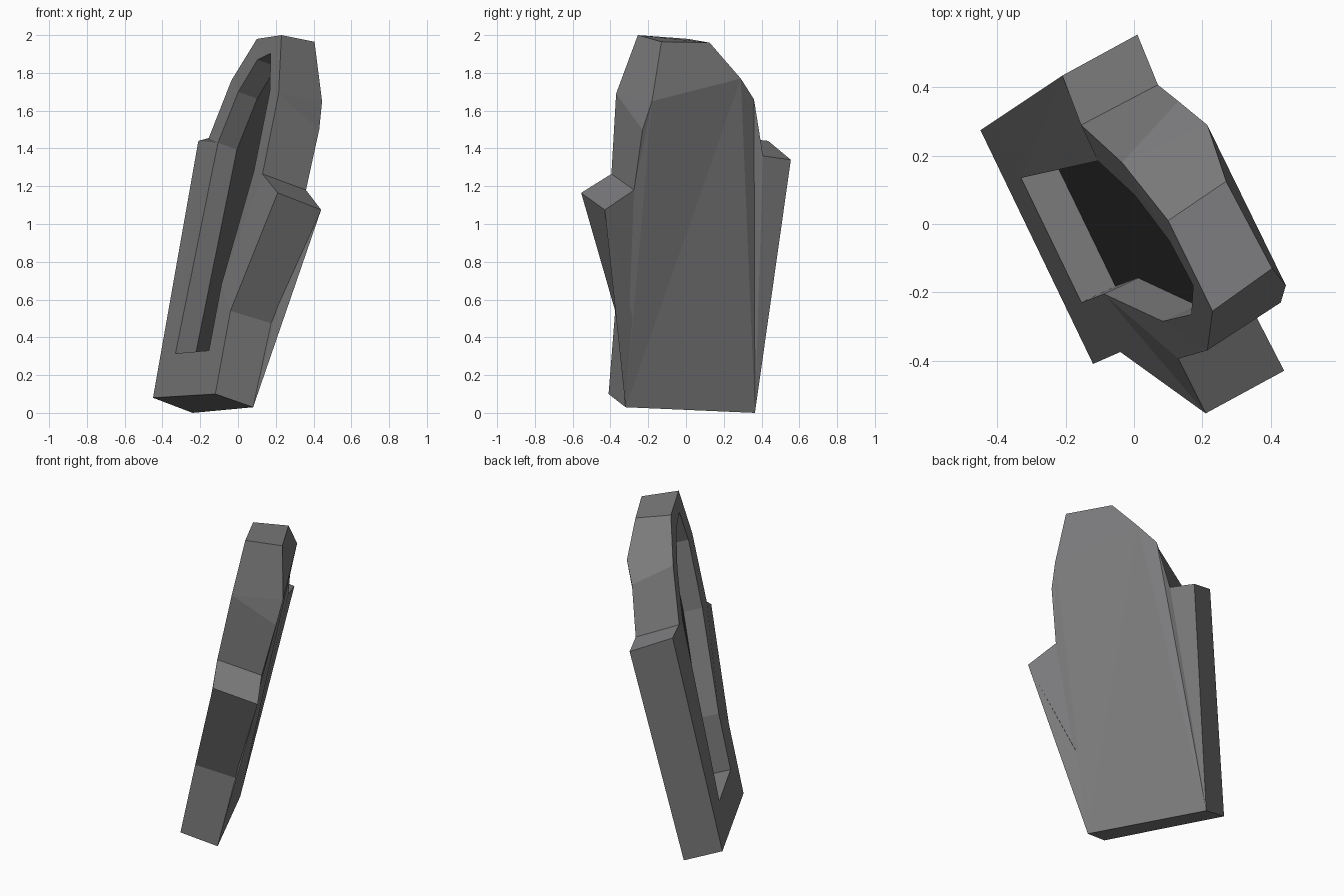
import bpy, bmesh
from mathutils import Vector

if "Cube" in bpy.data.objects:
    bpy.data.objects.remove(bpy.data.objects["Cube"])


def material(name, rgb):
    m = bpy.data.materials.new(name)
    m.diffuse_color = (*rgb, 1)
    m.use_nodes = True
    m.node_tree.nodes["Principled BSDF"].inputs["Base Color"].default_value = m.diffuse_color
    return m


def finish(name, bm, mat):
    bmesh.ops.recalc_face_normals(bm, faces=bm.faces)
    mesh = bpy.data.meshes.new(name)
    bm.to_mesh(mesh)
    bm.free()
    mesh.materials.append(mat)
    obj = bpy.data.objects.new(name, mesh)
    bpy.context.collection.objects.link(obj)
    return obj


body_grey = material("body grey", (0.2, 0.2, 0.205))
dark_grey = material("dark recess grey", (0.04, 0.04, 0.04))

# Leaning front outline, counter-clockwise from the bottom corner
front = [(-.12, -.41, .10), (-.04, -.375, .54), (.21, -.555, 1.165), (.13, -.395, 1.265),
         (.215, -.37, 1.69), (.23, -.255, 2.0), (.10, .01, 1.98), (-.035, .18, 1.76),
         (-.155, .29, 1.455), (-.21, .435, 1.44), (-.45, .275, .08)]
# Back outline, with two extra corners around the tapered top
back = [(.08, -.32, .03), (.175, -.275, .475), (.44, -.43, 1.075), (.36, -.275, 1.18),
        (.43, -.23, 1.5), (.445, -.18, 1.65), (.405, -.13, 1.965), (.27, .125, 1.96),
        (.215, .29, 1.77), (.13, .36, 1.66), (.07, .408, 1.36), (.01, .555, 1.34),
        (-.24, .365, 0)]
front_of_back = [0, 1, 2, 3, 4, 4, 5, 6, 7, 7, 8, 9, 10]
# Recess opening as (y, z), lying on the front plane
opening = [(.135, .315), (.185, 1.43), (.085, 1.70), (-.05, 1.87), (-.18, 1.905),
           (-.265, 1.70), (-.285, 1.28), (-.205, .68), (-.23, .33)]
rim_points = [Vector((-.337 - .475 * y + .223 * z, y, z)) for y, z in opening]
depth = Vector((.1, .047, -.036))

# Body shell: front with hole, sides, bent back and recess walls
bm = bmesh.new()
F = [bm.verts.new(p) for p in front]
B = [bm.verts.new(p) for p in back]
R = [bm.verts.new(p) for p in rim_points]
W = [bm.verts.new(p + depth) for p in rim_points]
edges = [bm.edges.new((loop[i - 1], loop[i])) for loop in (F, R) for i in range(len(loop))]
bmesh.ops.triangle_fill(bm, edges=edges, use_beauty=True, normal=(-.885, -.42, .2))
for i in range(len(B)):
    j = (i + 1) % len(B)
    a, b = F[front_of_back[i]], F[front_of_back[j]]
    bm.faces.new([a, B[i], B[j]] if a == b else [a, B[i], B[j], b])
bm.faces.new(B[5:9])
lower = bm.faces.new(B[:6] + B[8:])
bmesh.ops.triangulate(bm, faces=[lower])
for i in range(len(R)):
    bm.faces.new((R[i - 1], R[i], W[i], W[i - 1]))
floor = bm.faces.new(W)
body = finish("body", bm, body_grey)

# Dark floor of the recess
body.data.materials.append(dark_grey)
plane_n = Vector((-.885, -.42, .2)).normalized()
floor_center = sum((p + depth for p in rim_points), Vector()) / len(rim_points)
for poly in body.data.polygons:
    if all(abs((body.data.vertices[v].co - floor_center).dot(plane_n)) < .03 for v in poly.vertices) \
            and abs(poly.normal.dot(plane_n)) > .95:
        poly.material_index = 1
